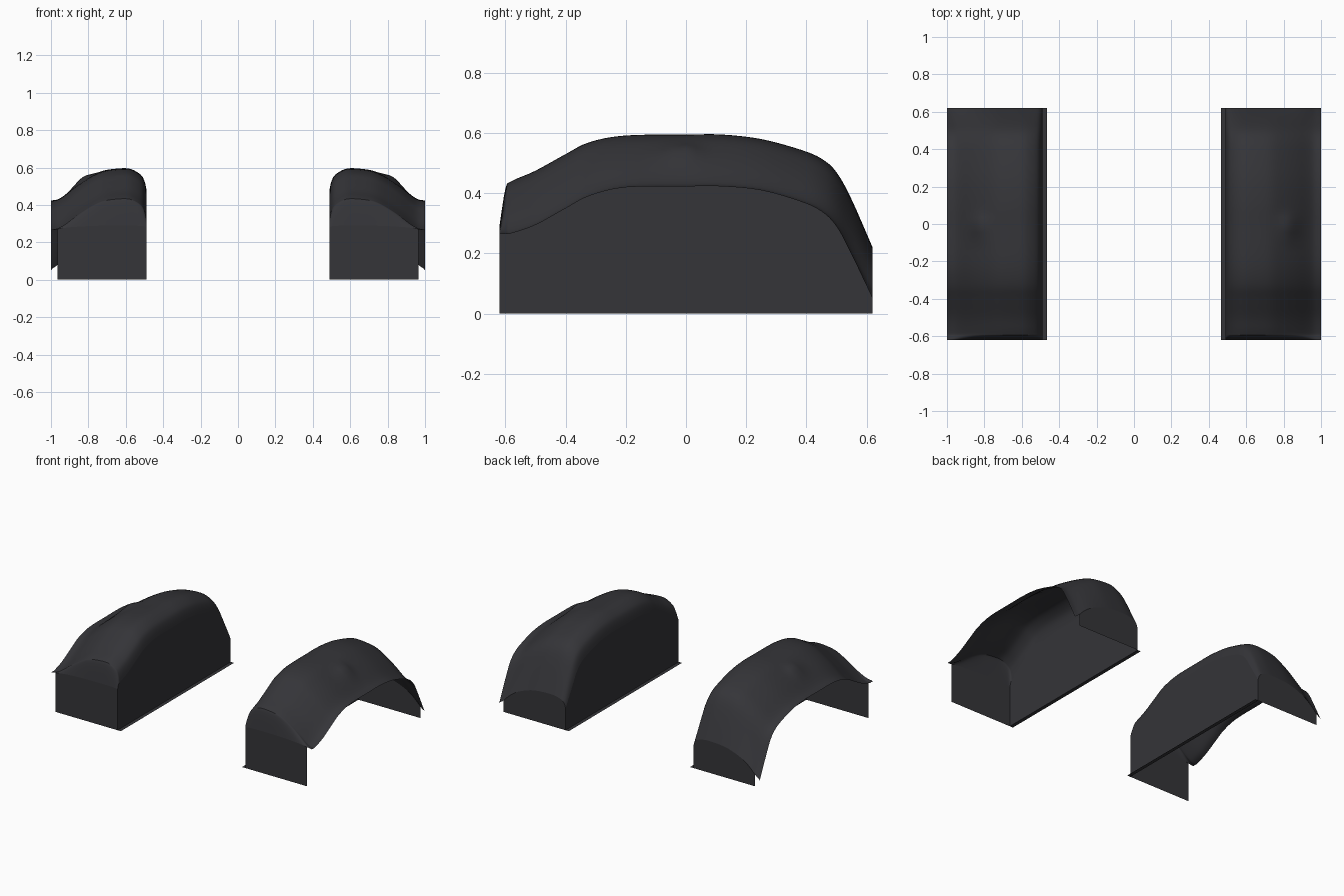
import bpy, math

if "Cube" in bpy.data.objects:
    bpy.data.objects.remove(bpy.data.objects["Cube"])

mat = bpy.data.materials.new("black_plastic")
mat.diffuse_color = (0.035, 0.035, 0.04, 1)
mat.use_nodes = True
mat.node_tree.nodes["Principled BSDF"].inputs["Base Color"].default_value = mat.diffuse_color


def spline(pts, n):
    """Catmull-Rom through tuples of any size."""
    out = []
    for i in range(len(pts) - 1):
        quad = (pts[max(i - 1, 0)], pts[i], pts[i + 1], pts[min(i + 2, len(pts) - 1)])
        for k in range(n):
            t = k / n
            out.append(tuple(0.5 * (2 * b + (c - a) * t + (2 * a - 5 * b + 4 * c - d) * t * t
                                    + (3 * b - a - 3 * c + d) * t ** 3)
                             for a, b, c, d in zip(*quad)))
    return out + [pts[-1]]


def sheet(name, rows):
    """Grid surface from equal-length rows of points, mirrored to the other side."""
    w = len(rows[0])
    verts = [p for r in rows for p in r]
    faces = [(i * w + j, i * w + j + 1, (i + 1) * w + j + 1, (i + 1) * w + j)
             for i in range(len(rows) - 1) for j in range(w - 1)]
    me = bpy.data.meshes.new(name)
    me.from_pydata(verts, [], faces)
    me.materials.append(mat)
    ob = bpy.data.objects.new(name, me)
    bpy.context.collection.objects.link(ob)
    bpy.ops.object.select_all(action='DESELECT')
    ob.select_set(True)
    bpy.context.view_layer.objects.active = ob
    bpy.ops.object.shade_smooth_by_angle(angle=math.radians(35))
    m = ob.modifiers.new("mirror", 'MIRROR')
    m.use_mirror_merge = False
    return ob


# Cross-section: x and height fraction between outer lip and ridge
section = spline([(1.0, 0), (.965, .03), (.93, .15), (.88, .38), (.84, .55), (.8, .70), (.75, .86),
                  (.7, .95), (.62, 1), (.57, .97), (.52, .80), (.5, .6), (.49, .36)], 3)
# Stations along the length: y, ridge height, lip height, fullness exponent
stations = spline([(-.62, .29, .265, .4), (-.6, .415, .265, .9), (-.58, .44, .267, 1), (-.5, .475, .295, 1),
                   (-.4, .53, .35, 1), (-.32, .57, .392, 1), (-.2, .592, .42, 1), (0, .595, .423, 1),
                   (.12, .595, .423, 1), (.25, .58, .41, 1), (.38, .545, .373, 1), (.45, .515, .34, 1),
                   (.5, .47, .29, 1), (.55, .38, .197, .9), (.62, .22, .05, .5)], 4)


def arch_row(y, top, lip, e):
    row = []
    for x, t in section:
        z = lip + (top - lip) * max(t, 0) ** e
        # small dimple-like bump on the shoulder
        z += .025 * math.exp(-((x - .83) ** 2 + (y + .01) ** 2) / .055 ** 2)
        row.append((x, y, z))
    return row


rows = [arch_row(*s) for s in stations]
# Arched cover
sheet("wheel_arch", rows)
# Inner wall and its foot flange
sheet("inner_wall", [[r[-1], (.49, r[0][1], 0)] for r in rows])
sheet("foot_flange", [[(.465, -.62, 0), (.49, -.62, 0)], [(.465, .62, 0), (.49, .62, 0)]])
# End panels below the arch
for name, r in (("front_panel", rows[0]), ("back_panel", rows[-1])):
    sheet(name, [[p, (p[0], p[1], 0)] for p in r if p[0] <= .966])
